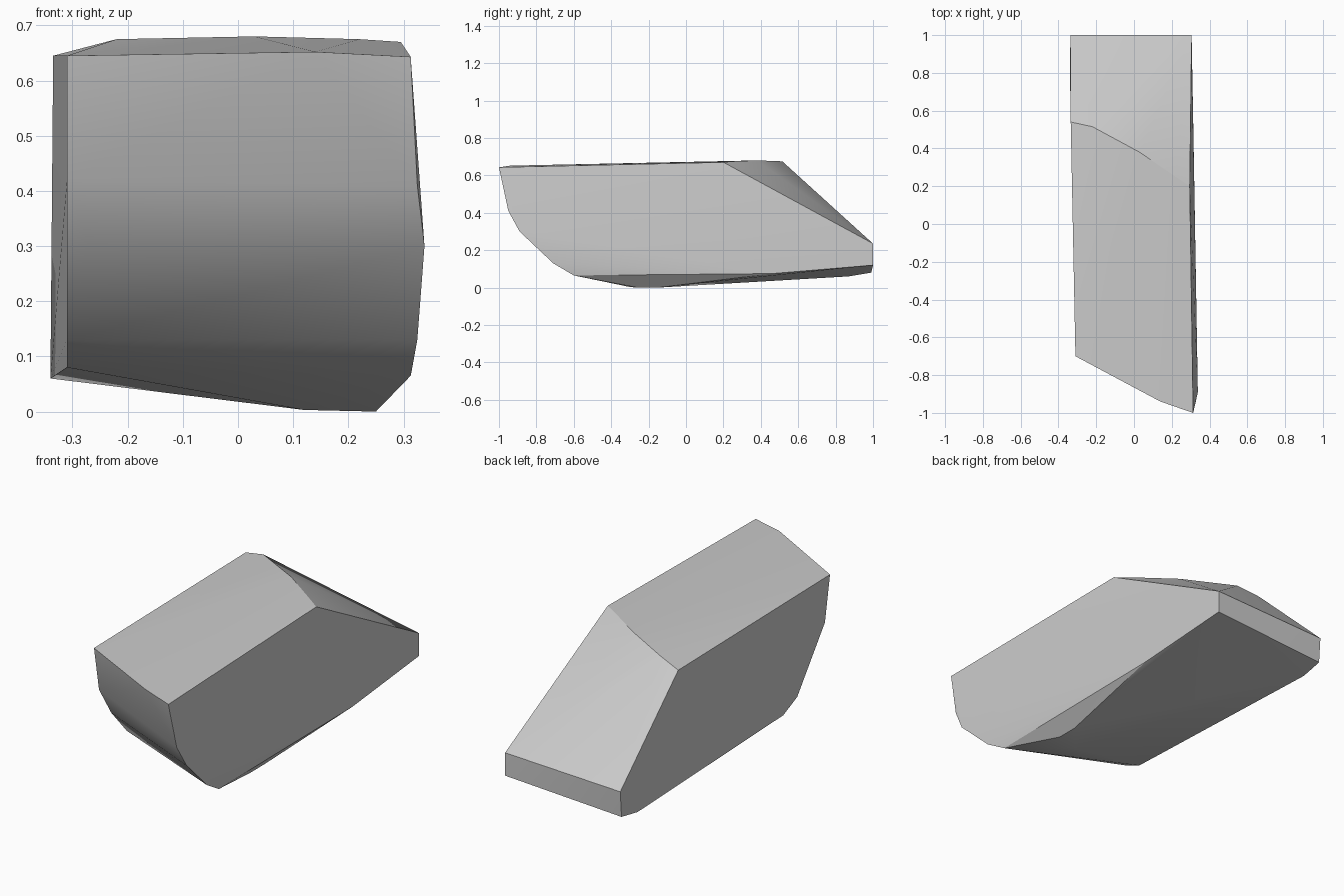
import bpy
import bmesh
import math

default_cube = bpy.data.objects.get("Cube")
if default_cube:
    bpy.data.objects.remove(default_cube, do_unlink=True)


def make_material(name, colour):
    material = bpy.data.materials.new(name)
    material.use_nodes = True
    material.diffuse_color = colour
    shader = material.node_tree.nodes["Principled BSDF"]
    shader.inputs["Base Color"].default_value = colour
    return material


def make_hull(name, outlines, material):
    """Wrap a tight convex skin around the given outlines."""
    bm = bmesh.new()
    for outline in outlines:
        for point in outline:
            bm.verts.new(point)
    hull = bmesh.ops.convex_hull(bm, input=bm.verts[:])
    unused = {e for e in hull["geom_interior"] + hull["geom_unused"]
              if isinstance(e, bmesh.types.BMVert)}
    bmesh.ops.delete(bm, geom=list(unused), context="VERTS")
    bmesh.ops.recalc_face_normals(bm, faces=bm.faces[:])
    mesh = bpy.data.meshes.new(name)
    bm.to_mesh(mesh)
    bm.free()
    mesh.materials.append(material)
    block = bpy.data.objects.new(name, mesh)
    bpy.context.collection.objects.link(block)
    return block


# Long side on +x, from the front top corner round to the back
long_side = [
    (0.313, -1, 0.643), (0.325, -0.95, 0.41), (0.338, -0.89, 0.3),
    (0.325, -0.71, 0.13), (0.313, -0.6, 0.065),
    (0.315, 0.46, 0.075), (0.305, 1, 0.12), (0.305, 1, 0.235),
]

# Short side on -x, in the same order
short_side = [
    (-0.31, -0.7, 0.645), (-0.31, -0.66, 0.42), (-0.27, -0.62, 0.3),
    (-0.31, -0.44, 0.13), (-0.31, -0.33, 0.08),
    (-0.34, 0.87, 0.06), (-0.335, 0.99, 0.08), (-0.335, 1, 0.21),
]

# Slanting ridge between the top and the back slope
ridge = [
    (-0.335, 0.54, 0.645), (-0.22, 0.515, 0.675), (0.03, 0.38, 0.68),
    (0.22, 0.25, 0.675), (0.295, 0.2, 0.67),
]

# Slight bulge of the front top edge, and the low corners underneath
front_edge = [(0.14, -0.94, 0.652)]
underside = [(0.12, -0.3, 0.003), (0.25, -0.26, 0), (0.25, -0.15, 0)]

stone_grey = make_material("stone grey", (0.6, 0.6, 0.6, 1))
block = make_hull(
    "stone_block",
    [long_side, short_side, ridge, front_edge, underside],
    stone_grey,
)

# Soft front, crisp outer edges
bpy.ops.object.select_all(action="DESELECT")
block.select_set(True)
bpy.context.view_layer.objects.active = block
bpy.ops.object.shade_smooth_by_angle(angle=math.radians(30))
